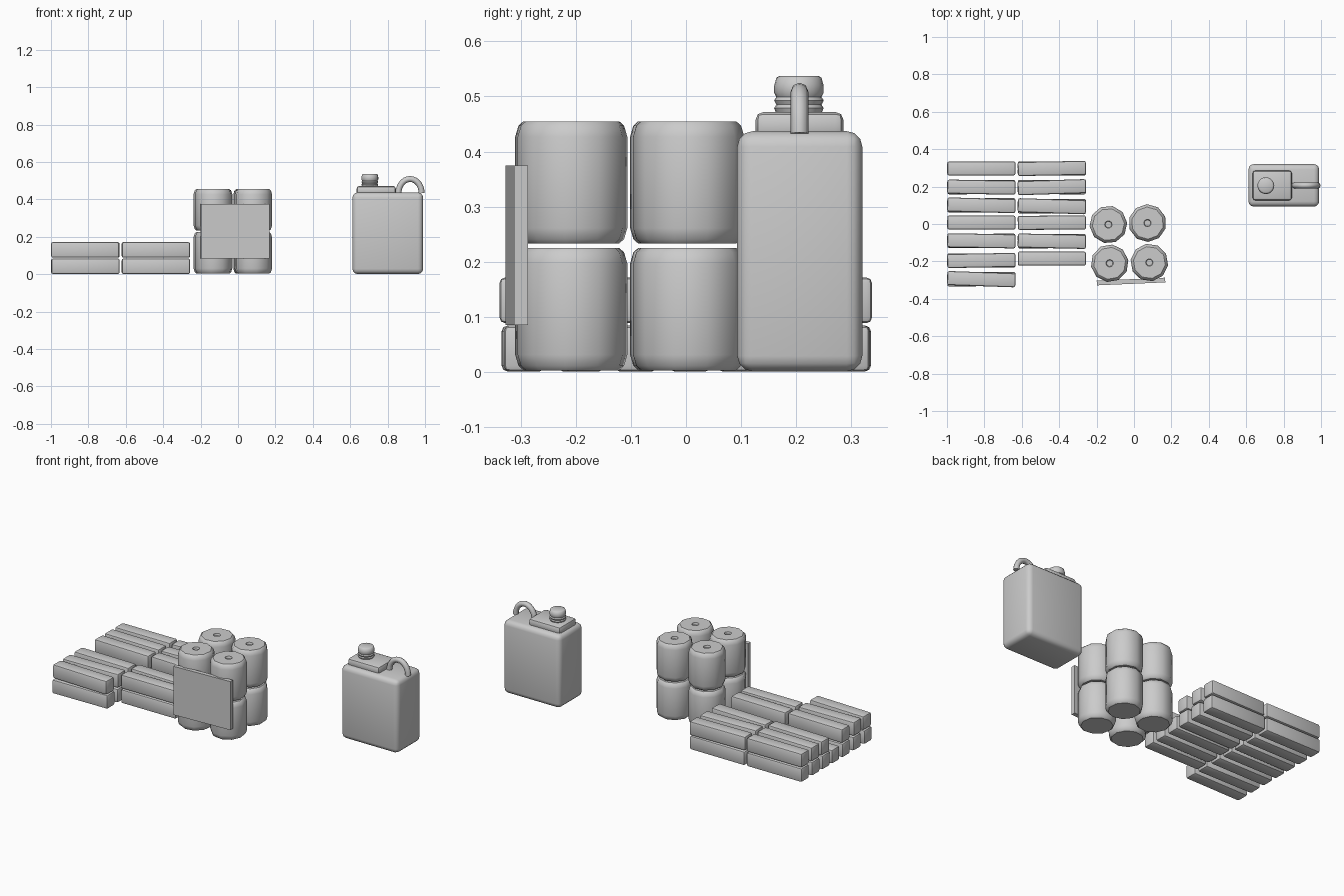
import bpy, bmesh, math
from mathutils import Matrix

cube = bpy.data.objects.get("Cube")
if cube:
    bpy.data.objects.remove(cube, do_unlink=True)

grey = bpy.data.materials.new("plain grey")
grey.use_nodes = True
GREY = (0.6, 0.6, 0.6, 1)
grey.diffuse_color = GREY
grey.node_tree.nodes["Principled BSDF"].inputs["Base Color"].default_value = GREY


def add_object(name, data, loc, turn=0, smooth=40):
    ob = bpy.data.objects.new(name, data)
    bpy.context.collection.objects.link(ob)
    ob.location = loc
    ob.rotation_euler.z = math.radians(turn)
    data.materials.append(grey)
    if smooth:
        bpy.ops.object.select_all(action="DESELECT")
        ob.select_set(True)
        bpy.context.view_layer.objects.active = ob
        bpy.ops.object.shade_smooth_by_angle(angle=math.radians(smooth))
    return ob


def box(name, size, loc, turn=0, bevel=0, segments=2):
    bm = bmesh.new()
    bmesh.ops.create_cube(bm, size=1, matrix=Matrix.Diagonal((*size, 1)))
    if bevel:
        bmesh.ops.bevel(bm, geom=bm.edges[:], offset=bevel, segments=segments,
                        profile=0.5, affect="EDGES")
    me = bpy.data.meshes.new(name)
    bm.to_mesh(me)
    bm.free()
    return add_object(name, me, loc, turn)


def lathe(name, profile, sides, loc, turn=0, smooth=40):
    """Revolve (radius, height) points; both ends are closed."""
    bm = bmesh.new()
    rings = [[bm.verts.new((r * math.cos(math.tau * i / sides),
                            r * math.sin(math.tau * i / sides), z))
              for i in range(sides)] for r, z in profile]
    for a, b in zip(rings, rings[1:]):
        for i in range(sides):
            j = (i + 1) % sides
            bm.faces.new((a[i], a[j], b[j], b[i]))
    bm.faces.new(rings[0][::-1])
    bm.faces.new(rings[-1])
    me = bpy.data.meshes.new(name)
    bm.to_mesh(me)
    bm.free()
    return add_object(name, me, loc, turn, smooth)


# Two columns of stacked bars, with one bar missing from each upper layer
columns = {
    -0.816: [(-0.295, -2), (-0.195, 1), (-0.09, -1), (0.008, 0.5), (0.1, -1.5), (0.197, -1), (0.297, 0)],
    -0.439: [(-0.185, 0), (-0.092, -1.2), (0.007, -1), (0.095, -1.8), (0.197, 1.8), (0.297, 1)],
}
for x, rows in columns.items():
    for y, turn in rows:
        box("lower_bar", (0.365, 0.075, 0.083), (x, y, 0.0425), -turn / 3, 0.01)
        if abs(y) > 0.02:
            box("upper_bar", (0.365, 0.075, 0.083), (x, y, 0.13), turn, 0.01)

# Four stacks of two ten-sided rolls, each with a small dimple on top
roll_profile = [(0.086, 0.0), (0.095, 0.008), (0.101, 0.028), (0.101, 0.194),
                (0.095, 0.214), (0.086, 0.222), (0.02, 0.222), (0.017, 0.21)]
stacks = [(-0.137, -0.003, 5), (0.072, 0.005, 20), (-0.13, -0.21, 10), (0.082, -0.206, 28)]
for x, y, turn in stacks:
    for z in (0.003, 0.233):
        lathe("roll", roll_profile, 10, (x, y, z), turn)

# Thin board leaning on the rolls
box("board", (0.366, 0.025, 0.29), (-0.016, -0.3075, 0.23), 2.5)

# Jug with shoulder plate, ridged cap and looped handle
box("jug_body", (0.378, 0.227, 0.436), (0.801, 0.2065, 0.219), 0, 0.028, 3)
box("jug_shoulder", (0.21, 0.16, 0.05), (0.739, 0.206, 0.447), 0, 0.015, 2)
cap_profile = [(0.041, 0.0), (0.045, 0.01), (0.041, 0.016), (0.045, 0.024),
               (0.041, 0.03), (0.045, 0.038), (0.045, 0.05), (0.041, 0.065), (0.036, 0.068)]
lathe("jug_cap", cap_profile, 20, (0.705, 0.205, 0.469), 0, 50)

curve = bpy.data.curves.new("jug_handle", "CURVE")
curve.dimensions = "3D"
curve.bevel_depth = 0.016
curve.bevel_resolution = 2
curve.use_fill_caps = True
steps = 14
path = curve.splines.new("POLY")
path.points.add(steps)
for i, p in enumerate(path.points):
    a = math.pi * (1 - i / steps)
    p.co = (0.062 * math.cos(a), 0, 0.076 * math.sin(a), 1)
path.use_smooth = True
add_object("jug_handle", curve, (0.92, 0.206, 0.433), 0, 0)
